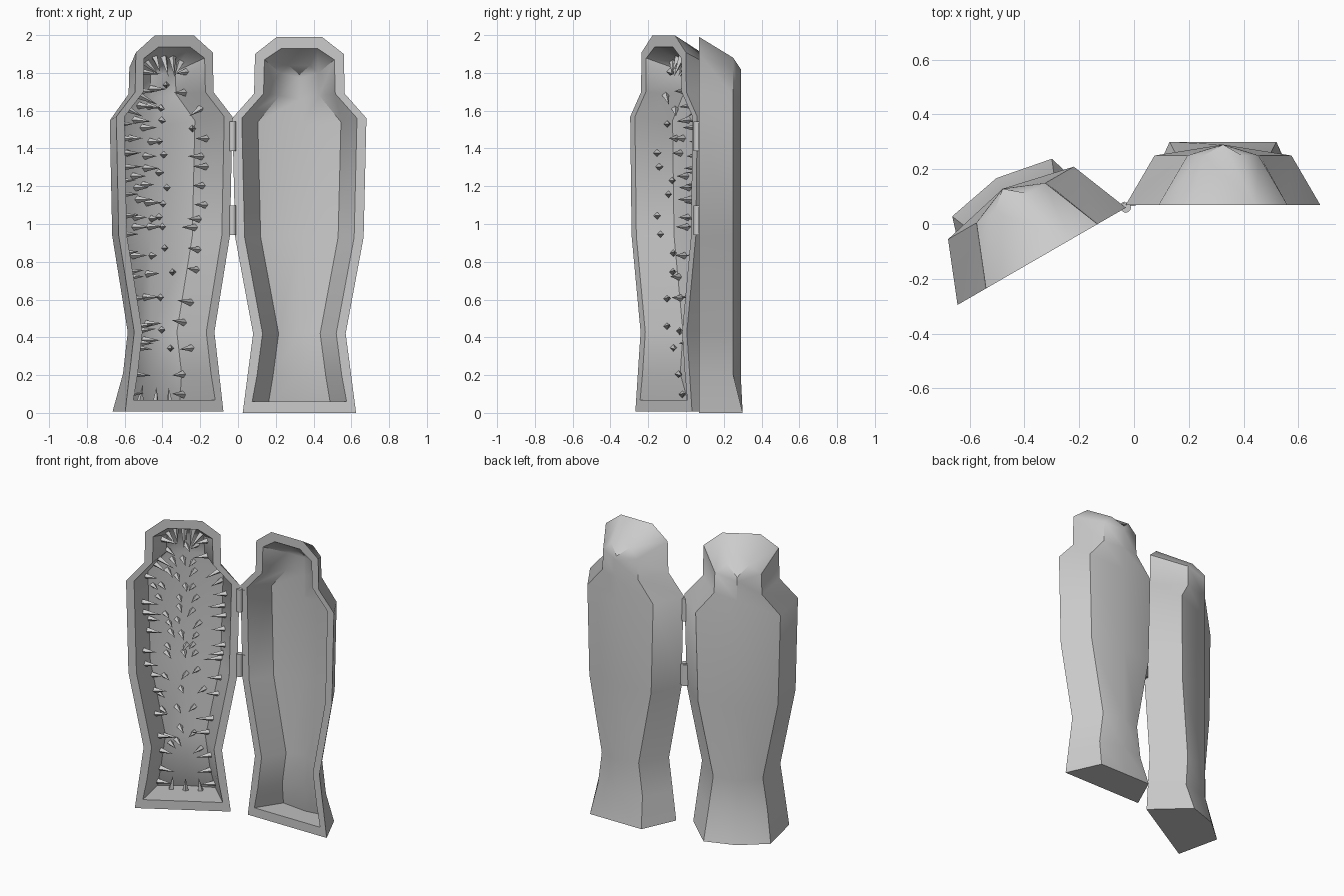
import bpy, bmesh, math, random
from mathutils import Vector, Matrix
from mathutils.bvhtree import BVHTree

if "Cube" in bpy.data.objects:
    bpy.data.objects.remove(bpy.data.objects["Cube"])

random.seed(4)

# Rim height, rim half width, and heights of the back corner and back middle
ROWS = [
    (0.00, 0.300, 0.00, 0.00),
    (0.20, 0.274, 0.20, 0.20),
    (0.42, 0.245, 0.42, 0.42),
    (0.93, 0.340, 0.93, 0.93),
    (1.56, 0.355, 1.54, 1.50),
    (1.69, 0.240, 1.68, 1.66),
    (1.90, 0.235, 1.82, 1.79),
    (1.99, 0.120, 1.88, 1.82),
]


def section(i, depth, inset):
    """Five points across the shell: rim, corner, middle, corner, rim."""
    z, w, zs, zm = ROWS[i]
    taper, side, mid, foot_side, foot_mid = depth
    if i == 0:
        side, mid = foot_side, foot_mid
    back = w - taper if i < 7 else 0.07
    if inset:
        lift = 0.06 if i == 0 else (-0.06 if i >= 7 else (-0.03 if i == 6 else 0))
        z, zs, zm = z + lift, zs + lift * 0.7, zm + lift * 0.5
        w -= 0.05 if i < 7 else 0.025
        back -= 0.03 if i < 7 else 0.015
        side, mid = side - 0.035, mid - 0.035
    return [(-w, 0, z), (-back, side, zs), (0, mid, zm), (back, side, zs), (w, 0, z)]


def make_shell(name, depth):
    bm = bmesh.new()
    n = len(ROWS)
    outer, inner = [[[bm.verts.new(p) for p in section(i, depth, k)]
                     for i in range(n)] for k in (False, True)]
    for grid in (outer, inner):
        for i in range(n - 1):
            for j in range(4):
                bm.faces.new((grid[i][j], grid[i][j + 1], grid[i + 1][j + 1], grid[i + 1][j]))
        bm.faces.new(grid[0])
        bm.faces.new(grid[-1])
    # Front rim joining the outside and the cavity
    loop = [(i, 0) for i in range(n)] + [(i, 4) for i in reversed(range(n))]
    for a, b in zip(loop, loop[1:] + loop[:1]):
        bm.faces.new((outer[a[0]][a[1]], outer[b[0]][b[1]],
                      inner[b[0]][b[1]], inner[a[0]][a[1]]))
    bmesh.ops.recalc_face_normals(bm, faces=bm.faces)
    tree = BVHTree.FromBMesh(bm)
    obj = finish(name, bm)
    for p in obj.data.polygons:
        p.use_smooth = True
    obj.data.set_sharp_from_angle(angle=math.radians(42))
    return obj, tree


def finish(name, bm):
    mesh = bpy.data.meshes.new(name)
    bm.to_mesh(mesh)
    bm.free()
    obj = bpy.data.objects.new(name, mesh)
    bpy.context.collection.objects.link(obj)
    return obj


# Fixed half of the cabinet
body, _ = make_shell("cabinet_back", (0.105, 0.18, 0.22, 0.23, 0.23))
body.location = (0.325, 0.07, 0)

# Opened door, swung about the hinge side
door, tree = make_shell("cabinet_door", (0.09, 0.225, 0.285, 0.29, 0.33))
door.location = (-0.337, -0.118, 0.008)
door.rotation_euler.z = math.radians(30)

# Spikes lining the inside of the door
spikes = bmesh.new()


def add_spike(origin, direction):
    hit, normal, _, _ = tree.ray_cast(Vector(origin), Vector(direction).normalized())
    if hit is None:
        return
    if normal.dot(Vector(direction)) > 0:
        normal = -normal
    length = random.uniform(0.09, 0.13)
    aim = (normal - Vector(direction).normalized() * 0.5).normalized()
    turn = aim.to_track_quat('Z', 'Y').to_matrix().to_4x4()
    place = Matrix.Translation(hit + aim * (length / 2 - 0.01))
    bmesh.ops.create_cone(spikes, cap_ends=True, segments=4, radius1=0.021, radius2=0,
                          depth=length, matrix=place @ turn)


heights = [0.36, 0.45, 0.6, 0.73, 0.84, 0.95, 1.04, 1.12, 1.2,
           1.27, 1.34, 1.42, 1.52, 1.6, 1.7]
for z in heights:
    for angle in (22, 65, 100, 130, 158):
        a = math.radians(angle + random.uniform(-12, 12))
        add_spike((0, 0.06, z + random.uniform(-0.03, 0.03)), (math.cos(a), math.sin(a), 0))
# Fans of spikes in the head and foot ends
for k in range(7):
    a = math.radians(15 + 25 * k)
    add_spike((0, 0.07, 1.76), (math.cos(a), 0.35, math.sin(a)))
    add_spike((0, 0.1, 0.24), (math.cos(a), 0.5, -math.sin(a)))
spike_obj = finish("door_spikes", spikes)
spike_obj.location = door.location
spike_obj.rotation_euler = door.rotation_euler

# Hinges: barrel with a leaf on each side
for name, z in (("lower_hinge", 1.02), ("upper_hinge", 1.465)):
    bm = bmesh.new()
    bmesh.ops.create_cone(bm, cap_ends=True, segments=12, radius1=0.019, radius2=0.019,
                          depth=0.155, matrix=Matrix.Translation((-0.03, 0.06, z)))
    for dx, dy, turn in ((-0.018, 0.008, 30), (0.018, 0.012, 0)):
        bmesh.ops.create_cube(bm, size=1, matrix=Matrix.Translation((-0.03 + dx, 0.06 + dy, z))
                              @ Matrix.Rotation(math.radians(turn), 4, 'Z')
                              @ Matrix.Diagonal((0.035, 0.012, 0.14, 1)))
    hinge = finish(name, bm)
    for p in hinge.data.polygons:
        p.use_smooth = True
    hinge.data.set_sharp_from_angle(angle=math.radians(40))
